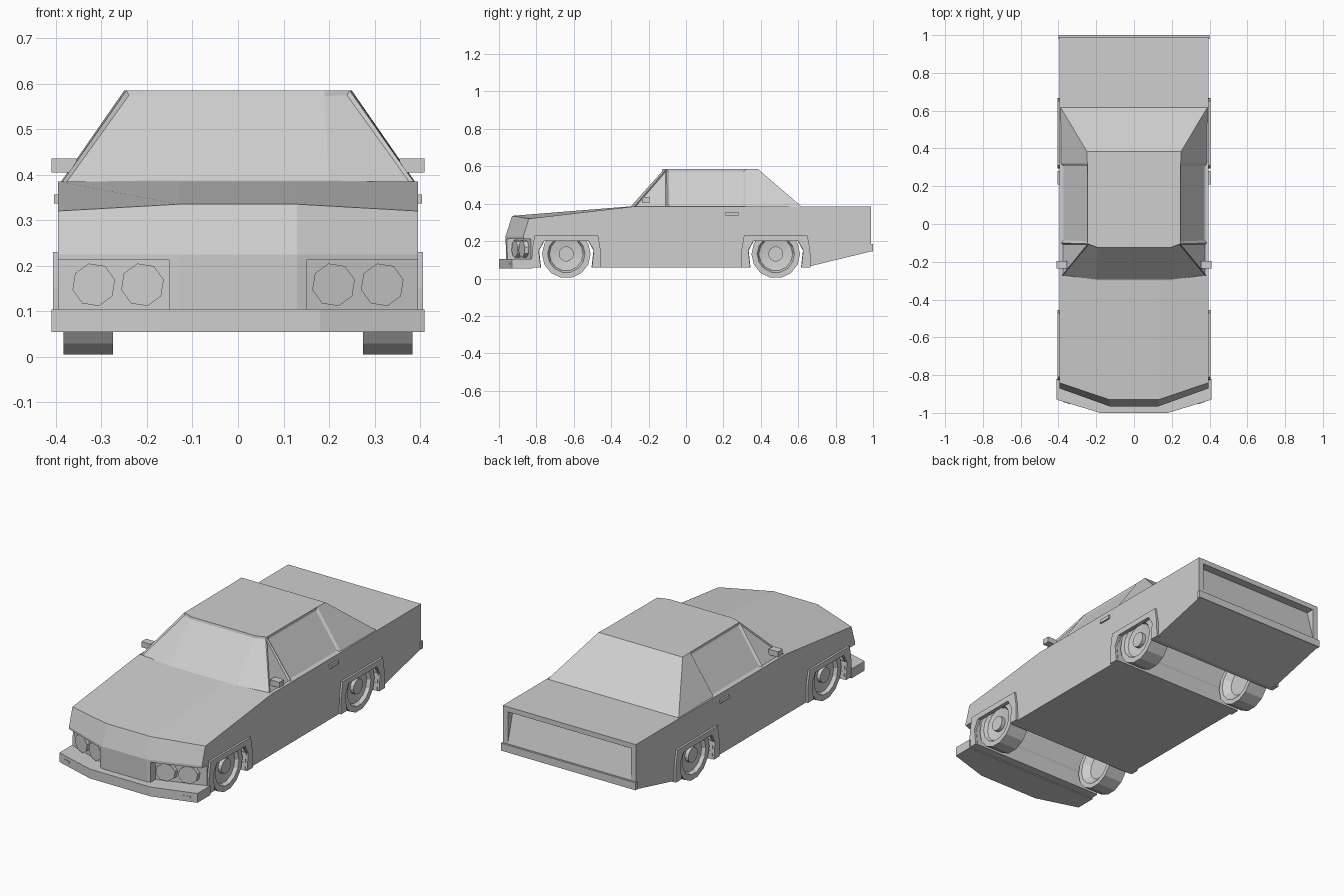
import bpy, bmesh, math
from mathutils import Vector

cube = bpy.data.objects.get("Cube")
if cube:
    bpy.data.objects.remove(cube, do_unlink=True)

paint = bpy.data.materials.new("plain_grey")
paint.use_nodes = True
paint.diffuse_color = (0.62, 0.62, 0.62, 1)
paint.node_tree.nodes["Principled BSDF"].inputs["Base Color"].default_value = (0.62, 0.62, 0.62, 1)


def finish(name, bm):
    bmesh.ops.remove_doubles(bm, verts=bm.verts, dist=1e-5)
    bmesh.ops.recalc_face_normals(bm, faces=bm.faces)
    mesh = bpy.data.meshes.new(name)
    bm.to_mesh(mesh)
    bm.free()
    mesh.materials.append(paint)
    obj = bpy.data.objects.new(name, mesh)
    bpy.context.collection.objects.link(obj)
    return obj


def loft(rings, caps=True):
    """Skin a series of closed rings with equal point counts."""
    bm = bmesh.new()
    rows = [[bm.verts.new(p) for p in ring] for ring in rings]
    n = len(rows[0])
    for a, b in zip(rows, rows[1:]):
        for i in range(n):
            j = (i + 1) % n
            bm.faces.new((a[i], a[j], b[j], b[i]))
    if caps:
        bm.faces.new(rows[0])
        bm.faces.new(rows[-1])
    return bm


def side_prism(name, profile, x0, x1):
    return finish(name, loft([[(x, y, z) for y, z in profile] for x in (x0, x1)]))


def plan_prism(name, outline, z0, z1):
    return finish(name, loft([[(x, y, z) for x, y in outline] for z in (z0, z1)]))


def box(name, lo, hi):
    return plan_prism(name, [(lo[0], lo[1]), (hi[0], lo[1]), (hi[0], hi[1]), (lo[0], hi[1])], lo[2], hi[2])


def cut(target, cutter):
    cutter.hide_render = True
    mod = target.modifiers.new("cut", 'BOOLEAN')
    mod.operation = 'DIFFERENCE'
    mod.solver = 'EXACT'
    mod.object = cutter
    bpy.context.view_layer.objects.active = target
    bpy.ops.object.modifier_apply(modifier=mod.name)
    bpy.data.objects.remove(cutter, do_unlink=True)


WHEEL_Y = {"front": -0.64, "rear": 0.48}
SIDES = {"left": 1, "right": -1}

# Lower body: side profiles skinned across the width, with a pointed nose
tail = [(0.64, 0.06), (0.99, 0.145), (0.99, 0.385)]
outer = [(-0.84, 0.32), (-0.87, 0.225), (-0.87, 0.06)] + tail + [(-0.28, 0.385)]
inner = [(-0.93, 0.335), (-0.965, 0.225), (-0.96, 0.06)] + tail + [(-0.305, 0.385)]
stations = [(-0.395, outer), (-0.13, inner), (0.13, inner), (0.395, outer)]
body = finish("body", loft([[(x, y, z) for y, z in prof] for x, prof in stations]))

# Wheel wells run right across, taller behind the fenders
half_arch = [(0.135, 0.0), (0.135, 0.06), (0.145, 0.15), (0.118, 0.2)]
for y in WHEEL_Y.values():
    arch = [(y + a, z) for a, z in half_arch] + [(y - a, z) for a, z in reversed(half_arch)]
    cut(body, side_prism("arch_cutter", arch, -0.5, 0.5))
    cut(body, box("well_cutter", (-0.388, y - 0.14, 0.1), (0.388, y + 0.14, 0.268)))

# Headlight recesses, open to the sides
for s in SIDES.values():
    outline = [(0.15 * s, -1.1), (0.15 * s, -0.915), (0.45 * s, -0.81), (0.45 * s, -1.1)]
    cut(body, plan_prism("lamp_cutter", outline, 0.1, 0.212))

# Leaning rear panel set into the tail
cut(body, side_prism("tail_cutter", [(1.05, 0.19), (0.99, 0.19), (0.945, 0.358), (1.05, 0.358)], -0.365, 0.365))

# Cabin: half outlines mirrored into base and roof rings
base = [(0.2, -0.305), (0.387, -0.28), (0.387, -0.1), (0.387, 0.32), (0.39, 0.62)]
roof = [(0.19, -0.125), (0.245, -0.105), (0.245, -0.105), (0.247, 0.32), (0.25, 0.385)]


def ring(half, z):
    return [(x, y, z) for x, y in half] + [(-x, y, z) for x, y in reversed(half)]


bm = loft([ring(base, 0.383), ring(roof, 0.585)])
bmesh.ops.remove_doubles(bm, verts=bm.verts, dist=1e-5)
bmesh.ops.recalc_face_normals(bm, faces=bm.faces)
bm.normal_update()
windscreen, quarter, door = [], [], []
for f in bm.faces:
    c, n = f.calc_center_median(), f.normal
    if n.y < -0.3:
        windscreen.append(f)
    elif abs(n.x) > 0.5 and len(f.verts) == 3:
        quarter.append(f)
    elif abs(n.x) > 0.5 and -0.1 < c.y < 0.2:
        door.append(f)
bmesh.ops.inset_region(bm, faces=windscreen, thickness=0.011, depth=-0.006)
bmesh.ops.inset_individual(bm, faces=quarter, thickness=0.012, depth=-0.008)
bmesh.ops.inset_individual(bm, faces=door, thickness=0.018, depth=-0.008)
finish("cabin", bm)

# Bumpers
nose = [(0.41, -0.82), (0.41, -0.93), (0.18, -1.0)]
plan_prism("front_bumper", nose + [(-x, y) for x, y in reversed(nose)], 0.054, 0.104)
box("rear_bumper", (-0.4, 0.98, 0.145), (0.4, 1.0, 0.185))

# Wheel shape: radius and sideways distance, from hub to inner side
wheel_profile = [(0.0, 0.378), (0.04, 0.378), (0.04, 0.358), (0.09, 0.366), (0.1, 0.384), (0.13, 0.384),
                 (0.13, 0.275), (0.105, 0.275), (0.07, 0.305), (0.0, 0.305)]
fender_out = [(0.186, 0.06), (0.184, 0.15), (0.17, 0.23)]
fender_in = [(0.137, 0.06), (0.147, 0.15), (0.12, 0.2)]

for side, s in SIDES.items():
    for end, y in WHEEL_Y.items():
        # Wheel with dished rim
        steps = 14
        rings = []
        for r, x in wheel_profile:
            angles = [2 * math.pi * (i + 0.5) / steps for i in range(steps)]
            rings.append([(s * x, y + r * math.sin(a), 0.131 + r * math.cos(a)) for a in angles])
        finish(f"{end}_{side}_wheel", loft(rings, caps=False))

        # Raised trim around the arch
        out = [(y - a, z) for a, z in fender_out] + [(y + a, z) for a, z in reversed(fender_out)]
        inn = [(y + a, z) for a, z in fender_in] + [(y - a, z) for a, z in reversed(fender_in)]
        side_prism(f"{end}_{side}_arch_trim", out + inn, s * 0.385, s * 0.406)

    # Twin headlights
    for label, x in (("inner", 0.21), ("outer", 0.317)):
        back = -0.915 + (x - 0.15) * 0.35
        rings = []
        for depth in (-0.022, 0.02):
            angles = [math.tau * (i + 0.3) / 8 for i in range(8)]
            rings.append([(s * x + 0.048 * math.cos(a), back + depth + (x_off := 0.35 * s * 0.048 * math.cos(a)),
                           0.158 + 0.048 * math.sin(a)) for a in angles])
        finish(f"{side}_{label}_headlight", loft(rings))

    # Indicator on the slanted bumper end
    slope = 0.07 / 0.23
    front = [(x, -1.0 + (x - 0.18) * slope) for x in (0.335, 0.375)]
    outline = [(s * x, y - 0.002) for x, y in front] + [(s * x, y + 0.005) for x, y in reversed(front)]
    plan_prism(f"{side}_indicator", outline, 0.074, 0.085)

    # Door mirror and handle
    box(f"{side}_mirror", (min(s * 0.355, s * 0.41), -0.235, 0.405), (max(s * 0.355, s * 0.41), -0.195, 0.435))
    box(f"{side}_door_handle", (min(s * 0.39, s * 0.404), 0.21, 0.337), (max(s * 0.39, s * 0.404), 0.28, 0.356))
